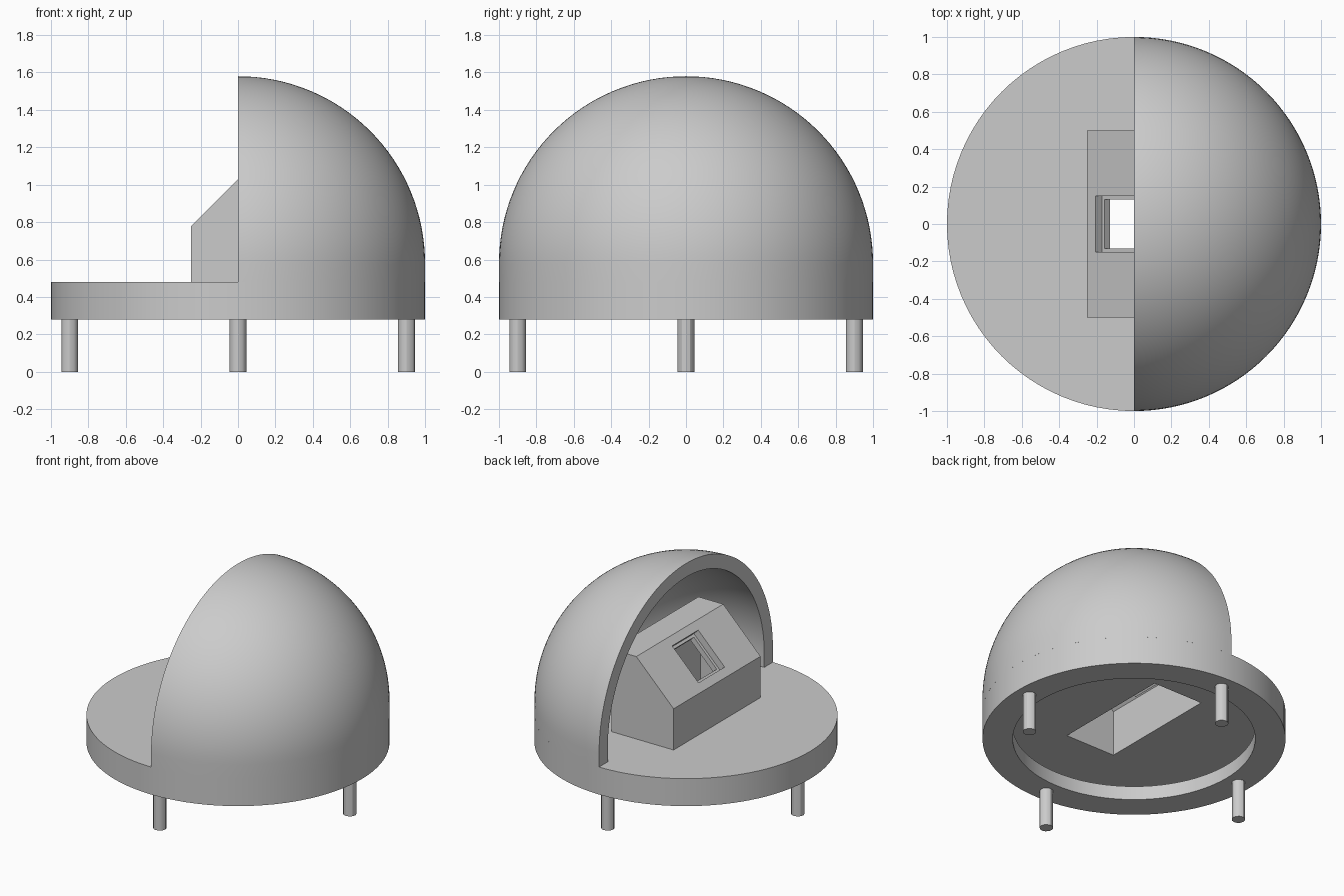
import bpy, bmesh, math
from mathutils import Matrix, Vector

if "Cube" in bpy.data.objects:
    bpy.data.objects.remove(bpy.data.objects["Cube"], do_unlink=True)

# One plain grey for everything
GREY = (0.6, 0.6, 0.6, 1)
grey = bpy.data.materials.new("light_grey")
grey.use_nodes = True
grey.diffuse_color = GREY
for node in grey.node_tree.nodes:
    if node.type == "BSDF_PRINCIPLED":
        node.inputs["Base Color"].default_value = GREY


def finish(bm, name, smooth=False):
    """Turn a bmesh into a named object in the grey material."""
    bmesh.ops.remove_doubles(bm, verts=bm.verts, dist=1e-5)
    bmesh.ops.recalc_face_normals(bm, faces=bm.faces)
    mesh = bpy.data.meshes.new(name)
    bm.to_mesh(mesh)
    bm.free()
    mesh.materials.append(grey)
    obj = bpy.data.objects.new(name, mesh)
    bpy.context.collection.objects.link(obj)
    if smooth:
        shade(obj)
    return obj


def activate(obj):
    bpy.ops.object.select_all(action="DESELECT")
    obj.select_set(True)
    bpy.context.view_layer.objects.active = obj


def shade(obj):
    activate(obj)
    bpy.ops.object.shade_smooth_by_angle(angle=math.radians(30))


def lathe(name, profile, angle, steps):
    """Spin a closed (radius, z) profile about z, starting at -y."""
    bm = bmesh.new()
    verts = [bm.verts.new((0, -r, z)) for r, z in profile]
    edges = [bm.edges.new((verts[i - 1], verts[i])) for i in range(len(verts))]
    full = angle > 6
    result = bmesh.ops.spin(bm, geom=verts + edges, cent=(0, 0, 0), axis=(0, 0, 1),
                            angle=angle, steps=steps, use_merge=full)
    if not full:
        last = [v for v in result["geom_last"] if isinstance(v, bmesh.types.BMVert)]
        bm.faces.new(verts)
        end = [min(last, key=lambda v: (v.co - Vector((0, r, z))).length) for r, z in profile]
        bm.faces.new(end)
    return finish(bm, name, True)


def prism(name, outline, half_depth):
    """Extrude an (x, z) outline along y, both ways from the middle."""
    bm = bmesh.new()
    face = bm.faces.new([bm.verts.new((x, -half_depth, z)) for x, z in outline])
    new = bmesh.ops.extrude_face_region(bm, geom=[face])["geom"]
    bmesh.ops.translate(bm, vec=(0, 2 * half_depth, 0),
                        verts=[v for v in new if isinstance(v, bmesh.types.BMVert)])
    return finish(bm, name)


# Frame of the sloping face: local x runs up the slope, local z points out
SLOPE = Matrix.Translation((-0.1, 0, 0.93)) @ Matrix.Rotation(math.radians(-45), 4, "Y")


def slope_box(name, size, depth, offset):
    bm = bmesh.new()
    place = SLOPE @ Matrix.Translation((0, 0, offset)) @ Matrix.Diagonal((size, size, depth, 1))
    bmesh.ops.create_cube(bm, size=1, matrix=place)
    return finish(bm, name)


def cut(obj, cutter):
    cutter.hide_render = True
    mod = obj.modifiers.new("cut", "BOOLEAN")
    mod.operation, mod.solver, mod.object = "DIFFERENCE", "EXACT", cutter
    activate(obj)
    bpy.ops.object.modifier_apply(modifier=mod.name)


# Round base, hollow underneath with a lip
base = lathe("round_base", [(0, 0.48), (1, 0.48), (1, 0.28), (0.8, 0.28), (0.8, 0.38),
                            (0.9, 0.38), (0.9, 0.43), (0, 0.43)], 2 * math.pi, 96)

# Half dome shell, open towards -x
ARC = 32
quarter = [i * math.pi / 2 / ARC for i in range(ARC + 1)]
outer = [(math.cos(a), 0.58 + math.sin(a)) for a in quarter]
inner = [(0.9 * r, 0.58 + 0.9 * (z - 0.58)) for r, z in reversed(outer)]
lathe("half_dome", [(1, 0.48)] + outer + inner + [(0.9, 0.48)], math.pi, 64)

# Housing with a sloping face, hollow and open through the base
housing = prism("housing", [(-0.25, 0.48), (0.25, 0.48), (0.25, 1.08),
                            (0.05, 1.08), (-0.25, 0.78)], 0.5)
hollow = prism("hollow_cutter", [(-0.2, 0.4), (0.2, 0.4), (0.2, 1.03),
                                 (0.07, 1.03), (-0.2, 0.76)], 0.45)
cut(housing, hollow)
cut(base, hollow)
shade(base)

# Window through the slope, with a narrower frame behind it
window = slope_box("window_cutter", 0.3, 0.14, 0)
cut(housing, window)
frame = slope_box("window_frame", 0.36, 0.04, -0.07)
opening = slope_box("opening_cutter", 0.26, 0.2, -0.07)
cut(frame, opening)
for cutter in (hollow, window, opening):
    bpy.data.objects.remove(cutter, do_unlink=True)

# Four legs
for i, side in enumerate(("left", "back", "right", "front")):
    a = i * math.pi / 2
    bm = bmesh.new()
    bmesh.ops.create_cone(bm, cap_ends=True, segments=12, radius1=0.045, radius2=0.045, depth=0.28,
                          matrix=Matrix.Translation((0.9 * math.cos(a), 0.9 * math.sin(a), 0.14)))
    finish(bm, side + "_leg", True)
